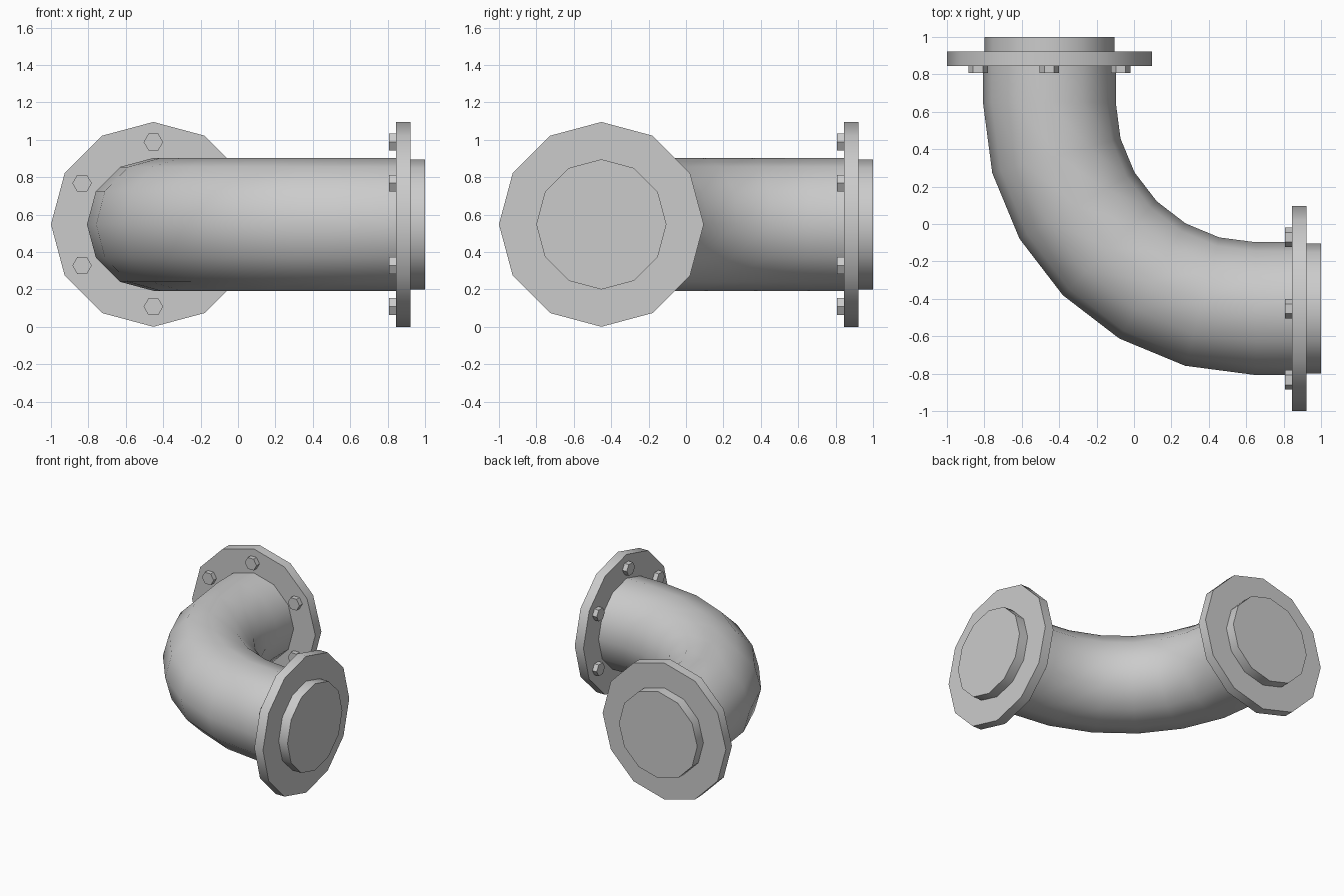
import bpy, bmesh
from math import sin, cos, pi, radians
from mathutils import Matrix, Vector

if "Cube" in bpy.data.objects:
    bpy.data.objects.remove(bpy.data.objects["Cube"])

C, Z = -0.4525, 0.5475      # pipe axis offset and height
BEND = 0.65                 # bend centre in x and y
R_PIPE, R_COLLAR, R_FLANGE = 0.355, 0.348, 0.5475


def finish(bm, name):
    bmesh.ops.recalc_face_normals(bm, faces=bm.faces)
    me = bpy.data.meshes.new(name)
    bm.to_mesh(me)
    bm.free()
    ob = bpy.data.objects.new(name, me)
    bpy.context.collection.objects.link(ob)
    bpy.ops.object.select_all(action='DESELECT')
    bpy.context.view_layer.objects.active = ob
    ob.select_set(True)
    bpy.ops.object.shade_smooth_by_angle(angle=radians(35))
    return ob


def prism(name, frame, sides, radius, z0, z1, u=0, v=0):
    bm = bmesh.new()
    bmesh.ops.create_cone(bm, cap_ends=True, segments=sides, radius1=radius,
                          radius2=radius, depth=z1 - z0,
                          matrix=frame @ Matrix.Translation((u, v, (z0 + z1) / 2)))
    return finish(bm, name)


# Elbow pipe: 12-sided rings swept around a quarter bend with straight ends
stations = [(Vector((C, 0.86, Z)), 0.0)]
for i in range(7):
    a = radians(15 * i)
    r = BEND - C
    stations.append((Vector((BEND - r * cos(a), BEND - r * sin(a), Z)), a))
stations.append((Vector((0.86, C, Z)), pi / 2))
bm = bmesh.new()
rings = []
for p, a in stations:
    out = Vector((-cos(a), -sin(a), 0))
    rings.append([bm.verts.new(p + R_PIPE * (out * cos(k * pi / 6) + Vector((0, 0, sin(k * pi / 6)))))
                  for k in range(12)])
for r0, r1 in zip(rings, rings[1:]):
    for k in range(12):
        j = (k + 1) % 12
        bm.faces.new((r0[k], r0[j], r1[j], r1[k]))
bm.faces.new(rings[0])
bm.faces.new(rings[-1])
finish(bm, "elbow_pipe")

# End fittings: local z runs outward, local y is horizontal, local x vertical
frames = {
    "right": Matrix(((0, 0, 1, 0), (0, 1, 0, C), (-1, 0, 0, Z), (0, 0, 0, 1))),
    "back": Matrix(((0, 1, 0, C), (0, 0, 1, 0), (1, 0, 0, Z), (0, 0, 0, 1))),
}
for side, frame in frames.items():
    prism(side + "_flange", frame, 12, R_FLANGE, 0.845, 0.922)
    prism(side + "_end_collar", frame, 12, R_COLLAR, 0.91, 1.0)
    # Ring of six hex bolt heads on the inner face
    for i in range(6):
        a = i * pi / 3
        prism(f"{side}_bolt_{i + 1}", frame, 6, 0.052, 0.807, 0.85,
              0.44 * cos(a), 0.44 * sin(a))
